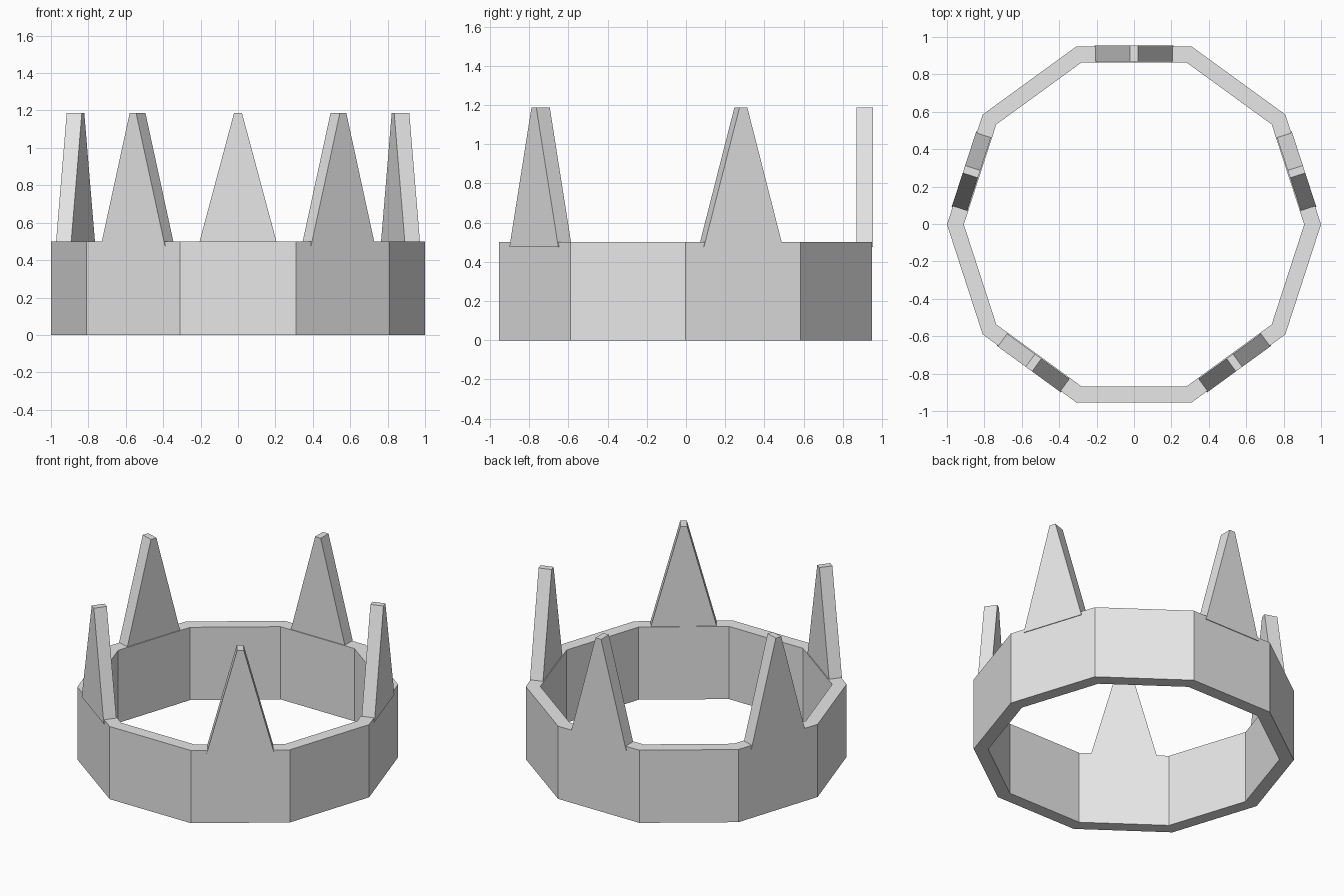
import bpy
import bmesh
from math import radians, pi
from mathutils import Matrix

cube = bpy.data.objects.get("Cube")
if cube:
    bpy.data.objects.remove(cube, do_unlink=True)

GREY = (0.8, 0.8, 0.8, 1.0)
SHIFT = Matrix.Translation((0, -0.0025, 0))

grey = bpy.data.materials.new("light_grey")
grey.use_nodes = True
grey.diffuse_color = GREY
grey.node_tree.nodes["Principled BSDF"].inputs["Base Color"].default_value = GREY


def add_object(name, bm, matrix):
    bm.transform(matrix)
    bmesh.ops.recalc_face_normals(bm, faces=bm.faces)
    mesh = bpy.data.meshes.new(name)
    bm.to_mesh(mesh)
    bm.free()
    mesh.materials.append(grey)
    obj = bpy.data.objects.new(name, mesh)
    bpy.context.collection.objects.link(obj)


# Ten-sided band: a rectangular wall section spun around the z axis
bm = bmesh.new()
section = [(0.91, 0), (1.0, 0), (1.0, 0.5), (0.91, 0.5)]
wall = bm.faces.new([bm.verts.new((r, 0, z)) for r, z in section])
bmesh.ops.spin(bm, geom=[wall] + wall.verts[:] + wall.edges[:], cent=(0, 0, 0),
               axis=(0, 0, 1), angle=2 * pi, steps=10, use_merge=True)
bmesh.ops.remove_doubles(bm, verts=bm.verts, dist=0.001)
bmesh.ops.delete(bm, geom=[f for f in bm.faces
                           if abs(f.calc_center_median().y) < 0.001],
                 context='FACES_ONLY')
add_object("band", bm, SHIFT)


# Five flat tapered points standing on every second side of the band
def add_point(name, angle):
    bm = bmesh.new()
    outline = [(-0.212, 0.475), (0.212, 0.475), (0.021, 1.187), (-0.021, 1.187)]
    face = bm.faces.new([bm.verts.new((0.871, y, z)) for y, z in outline])
    out = bmesh.ops.extrude_face_region(bm, geom=[face], use_keep_orig=True)
    verts = [v for v in out["geom"] if isinstance(v, bmesh.types.BMVert)]
    bmesh.ops.translate(bm, verts=verts, vec=(0.085, 0, 0))
    add_object(name, bm, SHIFT @ Matrix.Rotation(radians(angle), 4, 'Z'))


names = ["back_point", "right_side_point", "front_right_point",
         "front_left_point", "left_side_point"]
for i, name in enumerate(names):
    add_point(name, 90 + 72 * i)
